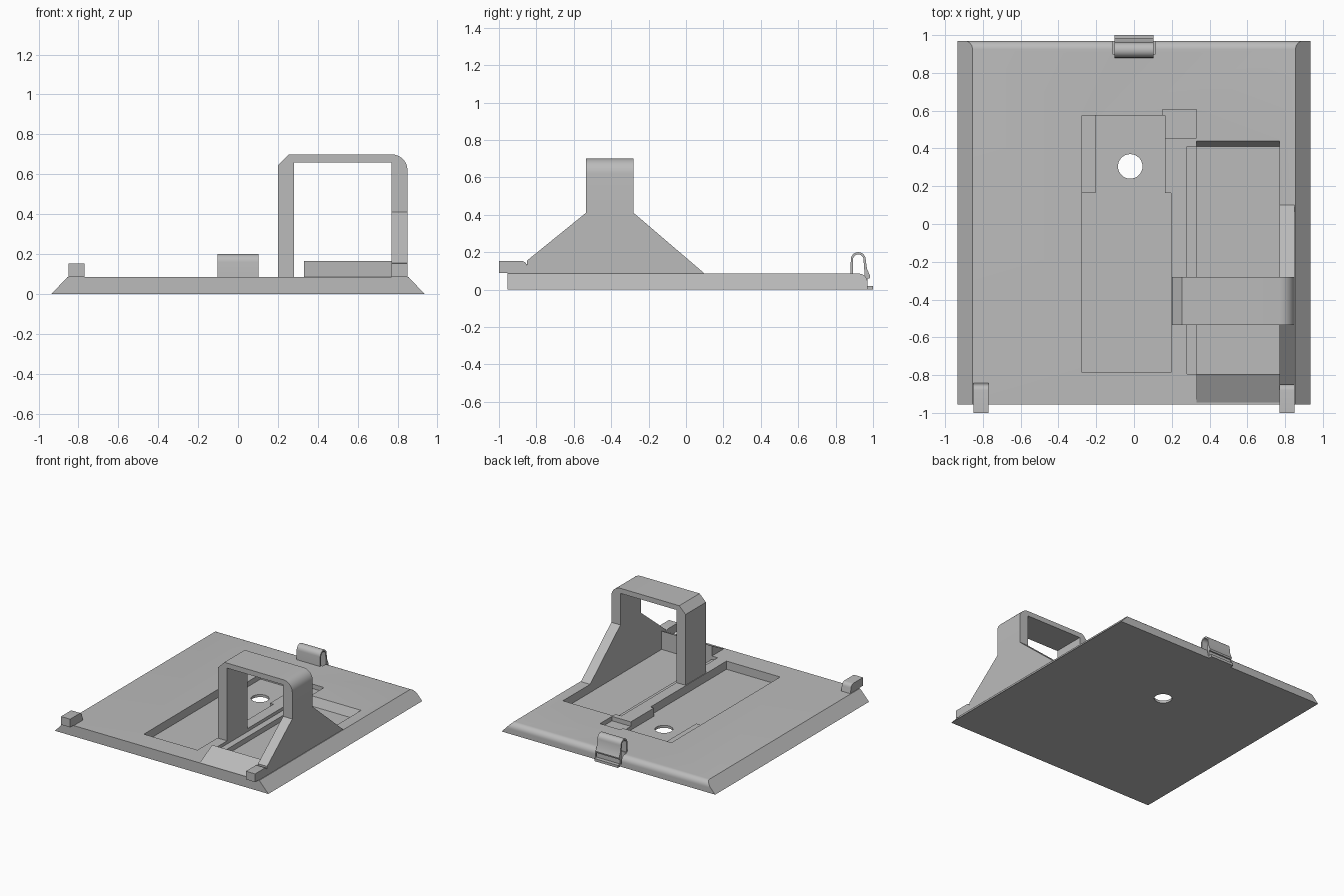
import bpy, bmesh, math
from mathutils import Vector

cube = bpy.data.objects.get("Cube")
if cube:
    bpy.data.objects.remove(cube, do_unlink=True)

grey = bpy.data.materials.new("plain_grey")
grey.use_nodes = True
colour = (0.5, 0.5, 0.5, 1)
grey.diffuse_color = colour
grey.node_tree.nodes["Principled BSDF"].inputs["Base Color"].default_value = colour


def prism(name, profile, axis, lo, hi):
    """Extrude a closed 2D profile along x (profile in y,z) or y (profile in x,z)."""
    bm = bmesh.new()
    make = (lambda a, b: (lo, a, b)) if axis == "x" else (lambda a, b: (a, lo, b))
    face = bm.faces.new([bm.verts.new(make(a, b)) for a, b in profile])
    moved = bmesh.ops.extrude_face_region(bm, geom=[face])["geom"]
    step = Vector((hi - lo, 0, 0) if axis == "x" else (0, hi - lo, 0))
    bmesh.ops.translate(bm, verts=[v for v in moved if isinstance(v, bmesh.types.BMVert)], vec=step)
    bmesh.ops.recalc_face_normals(bm, faces=bm.faces)
    mesh = bpy.data.meshes.new(name)
    bm.to_mesh(mesh)
    bm.free()
    mesh.materials.append(grey)
    obj = bpy.data.objects.new(name, mesh)
    bpy.context.collection.objects.link(obj)
    return obj


def box(name, x0, x1, y0, y1, z0, z1):
    return prism(name, [(y0, z0), (y1, z0), (y1, z1), (y0, z1)], "x", x0, x1)


def arc(cx, cy, r, start, end, n=8):
    angles = [math.radians(start + (end - start) * i / n) for i in range(n + 1)]
    return [(cx + r * math.cos(a), cy + r * math.sin(a)) for a in angles]


def apply_boolean(target, cutter, operation="DIFFERENCE"):
    mod = target.modifiers.new("cut", "BOOLEAN")
    mod.operation, mod.solver, mod.object = operation, "EXACT", cutter
    bpy.context.view_layer.objects.active = target
    bpy.ops.object.modifier_apply(modifier=mod.name)
    bpy.data.objects.remove(cutter, do_unlink=True)


def smooth(obj):
    bpy.ops.object.select_all(action="DESELECT")
    obj.select_set(True)
    bpy.context.view_layer.objects.active = obj
    bpy.ops.object.shade_smooth_by_angle(angle=math.radians(30))


TOP = 0.085
FLOOR = 0.02

# Base plate: bevelled sides, rounded back edge
plate = prism("base_plate", [(-0.935, 0), (0.935, 0), (0.855, TOP), (-0.855, TOP)], "y", -0.955, 1.1)
side = [(-1.2, -0.1), (0.97, -0.1)] + arc(0.925, 0.04, 0.045, 0, 90) + [(-1.2, TOP)]
apply_boolean(plate, prism("rounding", side, "x", -1.2, 1.2), "INTERSECT")

# Recesses: x range, y range, floor height
recesses = [
    (-0.275, 0.195, -0.785, 0.165, FLOOR),   # long pocket
    (-0.205, 0.165, 0.1, 0.575, FLOOR),      # pocket around the hole
    (-0.275, -0.19, 0.16, 0.575, 0.06),      # side ledge
    (0.15, 0.33, 0.455, 0.605, 0.05),        # linking channel
    (0.28, 0.34, -0.795, 0.41, 0.06),        # ledge of the second pocket
    (-0.113, 0.113, 0.9, 1.2, FLOOR),        # clip notch
]
for x0, x1, y0, y1, z in recesses:
    apply_boolean(plate, box("recess", x0, x1, y0, y1, z, 0.3))

# Second pocket with a sloping back wall
tray = [(-0.795, FLOOR), (0.41, FLOOR), (0.44, TOP), (0.44, 0.3), (-0.795, 0.3)]
apply_boolean(plate, prism("tray", tray, "x", 0.33, 0.77))

# Round through hole
bpy.ops.mesh.primitive_cylinder_add(vertices=32, radius=0.065, depth=1, location=(-0.02, 0.305, 0))
apply_boolean(plate, bpy.context.object)
smooth(plate)

# Handle arch: chamfered on one shoulder, rounded on the other
arch = [(0.2, 0.05), (0.2, 0.645), (0.255, 0.7)] + arc(0.77, 0.62, 0.08, 90, 0)
arch += [(0.85, 0.4), (0.77, 0.4), (0.77, 0.66), (0.28, 0.66), (0.28, 0.05)]
smooth(prism("handle_arch", arch, "y", -0.535, -0.28))

# Flared outer support of the handle
prism("handle_support", [(-0.85, 0.08), (-0.85, 0.155), (-0.535, 0.41), (-0.28, 0.41),
                         (0.1, TOP), (0.1, 0.08)], "x", 0.77, 0.85)

# Ramp in front of the second pocket
prism("front_ramp", [(-0.945, TOP), (-0.795, 0.165), (-0.795, 0.07), (-0.945, 0.07)], "x", 0.33, 0.77)

# Overhanging front tabs
tab = [(-1, 0.088), (-1, 0.153)] + arc(-0.88, 0.123, 0.03, 90, 0, 5) + [(-0.84, 0.08), (-0.955, 0.08), (-0.955, 0.088)]
for name, x in (("left_tab", 0.77), ("right_tab", -0.85)):
    smooth(prism(name, tab, "x", x, x + 0.08))

# Spring clip: hooped strip with a barb and foot
outer = [(0.88, 0.08)] + arc(0.921, 0.16, 0.04, 180, 0, 12) + [(0.968, 0.11), (0.985, 0.072), (0.982, 0.06), (0.97, 0.06)]
foot = [(0.97, 0.02), (1, 0.02), (1, 0), (0.957, 0)]
inner = [(0.955, 0.08)] + arc(0.921, 0.16, 0.028, 0, 180, 12) + [(0.892, 0.08)]
smooth(prism("spring_clip", outer + foot + inner, "x", -0.103, 0.103))
